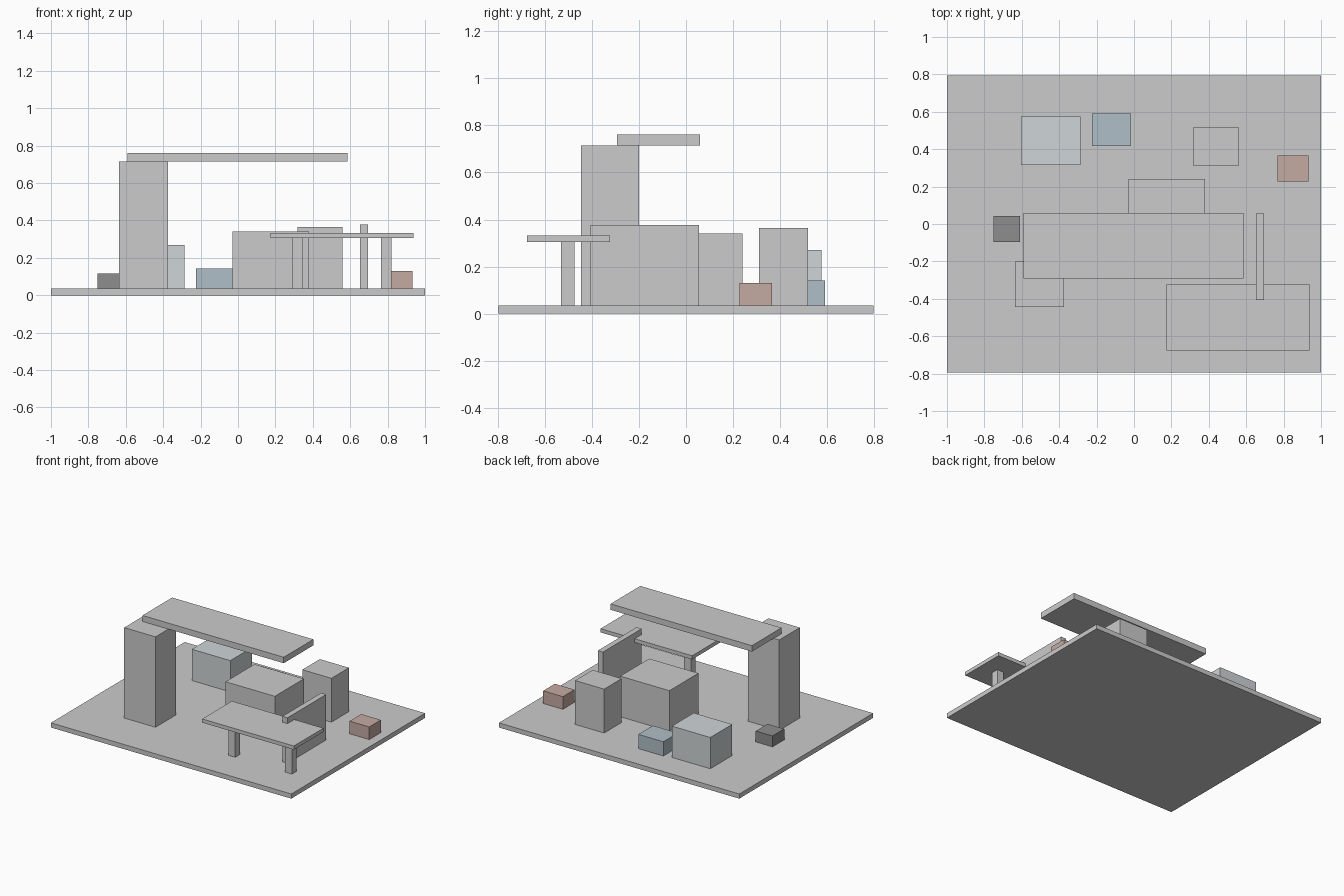
import bpy

if "Cube" in bpy.data.objects:
    bpy.data.objects.remove(bpy.data.objects["Cube"])


def material(name, rgb):
    m = bpy.data.materials.new(name)
    m.diffuse_color = (*rgb, 1)
    m.use_nodes = True
    m.node_tree.nodes["Principled BSDF"].inputs["Base Color"].default_value = m.diffuse_color
    return m


def box(name, x, y, z, mat=None):
    """Box spanning the given (min, max) ranges."""
    bpy.ops.mesh.primitive_cube_add(size=1, location=[(a + b) / 2 for a, b in (x, y, z)])
    o = bpy.context.object
    o.name = name
    o.scale = [b - a for a, b in (x, y, z)]
    bpy.ops.object.transform_apply(location=False, rotation=False, scale=True)
    if mat:
        o.data.materials.append(mat)
    return o


pale = material("pale", (0.62, 0.66, 0.68))
blue = material("blue", (0.43, 0.52, 0.57))
red = material("red", (0.56, 0.40, 0.36))
dark = material("dark", (0.27, 0.27, 0.27))

FLOOR = 0.035

# Base slab
box("base_slab", (-1, 1), (-0.795, 0.795), (0, FLOOR))

# Tower with the long overhanging roof slab
box("tower", (-0.635, -0.375), (-0.445, -0.2), (FLOOR, 0.715))
box("roof_slab", (-0.59, 0.585), (-0.292, 0.06), (0.715, 0.76))

# Main blocks and wall
box("central_block", (-0.03, 0.38), (-0.105, 0.24), (FLOOR, 0.34))
box("rear_block", (0.318, 0.56), (0.31, 0.518), (FLOOR, 0.365))
box("thin_wall", (0.653, 0.695), (-0.405, 0.055), (FLOOR, 0.377))

# Canopy on two posts
box("canopy_top", (0.175, 0.937), (-0.675, -0.323), (0.305, 0.333))
for side, x in (("left", 0.32), ("right", 0.792)):
    box(f"canopy_post_{side}", (x - 0.028, x + 0.028), (-0.53, -0.474), (FLOOR, 0.305))

# Small coloured boxes
box("pale_box", (-0.605, -0.285), (0.315, 0.575), (FLOOR, 0.27), pale)
box("blue_box", (-0.225, -0.016), (0.417, 0.59), (FLOOR, 0.142), blue)
box("red_box", (0.768, 0.932), (0.228, 0.366), (FLOOR, 0.13), red)
box("dark_box", (-0.75, -0.61), (-0.097, 0.043), (FLOOR, 0.117), dark)
